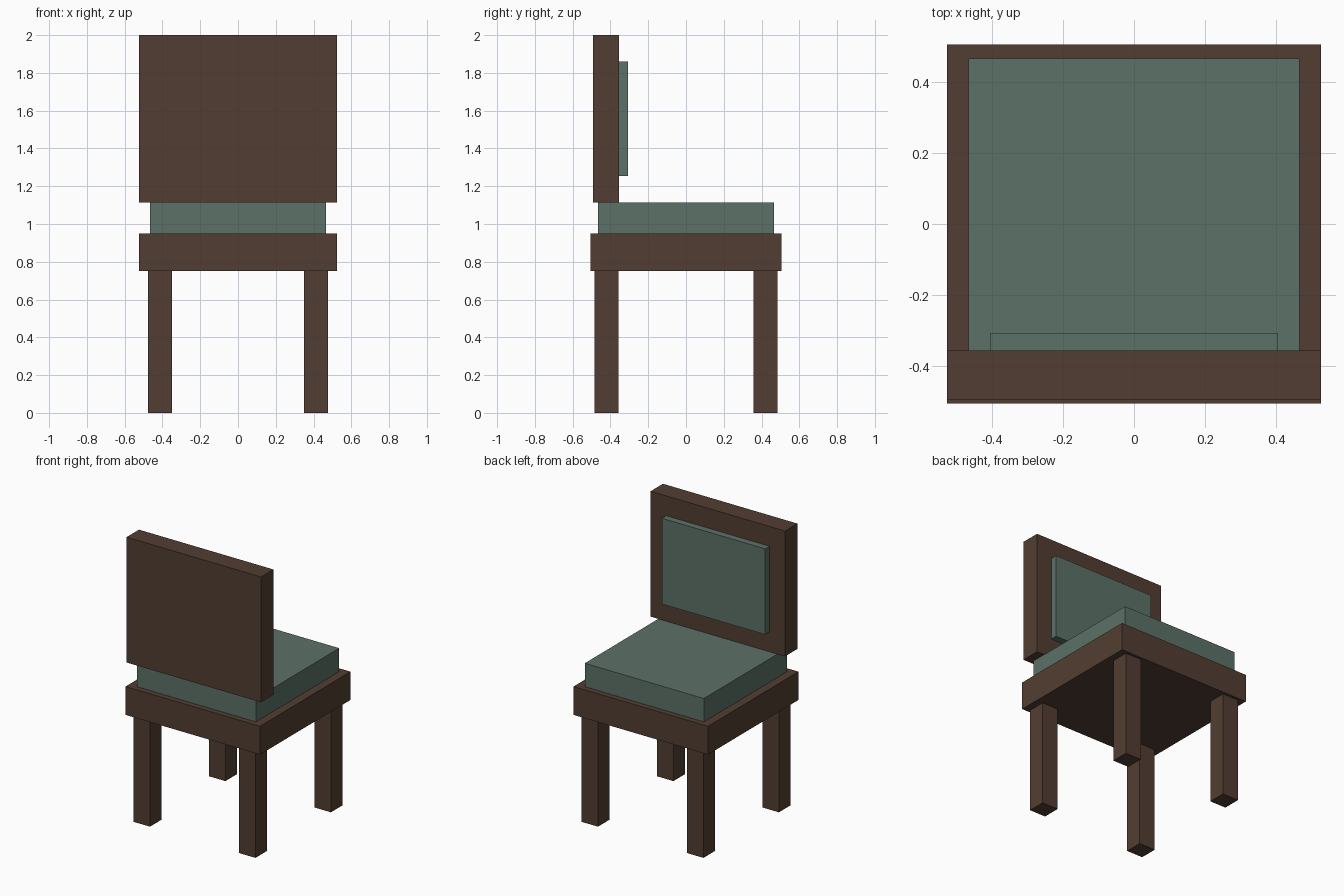
import bpy
import bmesh
from mathutils import Vector

if "Cube" in bpy.data.objects:
    bpy.data.objects.remove(bpy.data.objects["Cube"])


def material(name, color):
    mat = bpy.data.materials.new(name)
    mat.diffuse_color = (*color, 1.0)
    mat.use_nodes = True
    mat.node_tree.nodes["Principled BSDF"].inputs["Base Color"].default_value = mat.diffuse_color
    return mat


def box(name, low, high, mat):
    """Axis-aligned box between two opposite corners."""
    low, high = Vector(low), Vector(high)
    center, size = (low + high) / 2, high - low
    bm = bmesh.new()
    bmesh.ops.create_cube(bm, size=1.0)
    bmesh.ops.scale(bm, vec=size, verts=bm.verts)
    mesh = bpy.data.meshes.new(name)
    bm.to_mesh(mesh)
    bm.free()
    mesh.materials.append(mat)
    obj = bpy.data.objects.new(name, mesh)
    obj.location = center
    bpy.context.collection.objects.link(obj)
    return obj


wood = material("dark_wood", (0.084, 0.048, 0.032))
fabric = material("green_fabric", (0.107, 0.165, 0.138))

# Four square legs
LEG_X, LEG_Y, LEG_HALF, LEG_TOP = 0.412, 0.421, 0.0635, 0.75
for side, sx in (("left", -1), ("right", 1)):
    for end, sy in (("front", -1), ("back", 1)):
        x, y = sx * LEG_X, sy * LEG_Y
        box(f"{end}_{side}_leg",
            (x - LEG_HALF, y - LEG_HALF, 0),
            (x + LEG_HALF, y + LEG_HALF, LEG_TOP), wood)

# Seat frame and cushion
box("seat_frame", (-0.525, -0.505, LEG_TOP), (0.525, 0.505, 0.95), wood)
box("seat_cushion", (-0.465, -0.465, 0.95), (0.465, 0.465, 1.115), fabric)

# Backrest panel and its pad
box("backrest", (-0.525, -0.493, 1.115), (0.525, -0.355, 2.0), wood)
box("backrest_pad", (-0.404, -0.355, 1.255), (0.404, -0.307, 1.86), fabric)
